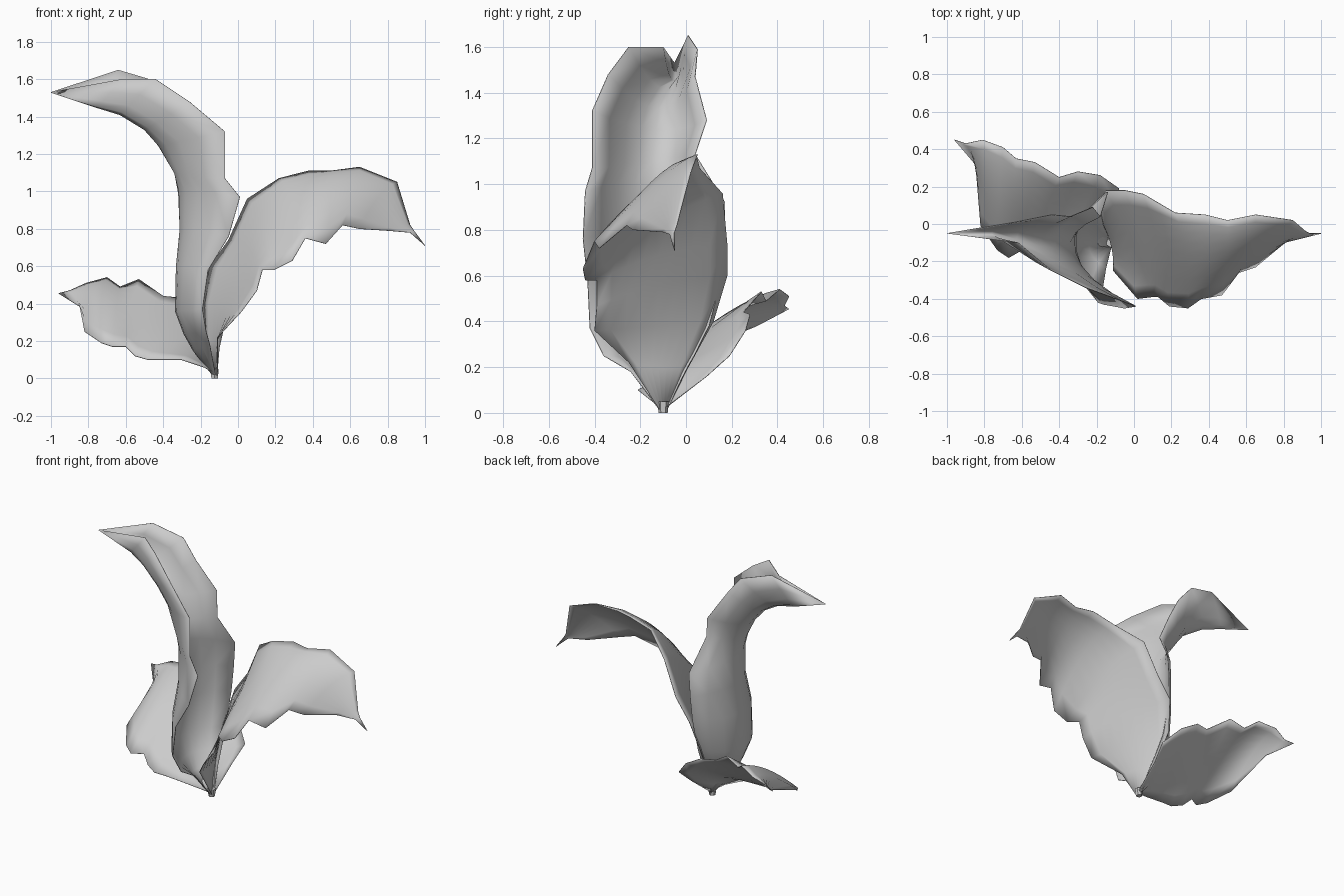
import bpy, bmesh
from mathutils import Vector

ACROSS = 8  # strips across each leaf


def leaf(name, rows):
    """Skin a curved blade; each row is (front edge, midrib, back edge)."""
    bm = bmesh.new()
    grid = []
    for a, m, b in rows:
        a, m, b = Vector(a), Vector(m), Vector(b)
        c = 2 * m - (a + b) / 2  # control point so the curve passes the midrib
        line = []
        for i in range(ACROSS + 1):
            t = i / ACROSS
            line.append(bm.verts.new(a * (1 - t) ** 2 + c * 2 * t * (1 - t) + b * t * t))
        grid.append(line)
    for r, s in zip(grid, grid[1:]):
        for i in range(ACROSS):
            bm.faces.new((r[i], r[i + 1], s[i + 1], s[i]))
    bmesh.ops.remove_doubles(bm, verts=bm.verts, dist=0.0005)
    bmesh.ops.recalc_face_normals(bm, faces=bm.faces)
    mesh = bpy.data.meshes.new(name)
    bm.to_mesh(mesh)
    bm.free()
    mesh.polygons.foreach_set("use_smooth", [True] * len(mesh.polygons))
    ob = bpy.data.objects.new(name, mesh)
    bpy.context.collection.objects.link(ob)
    thick = ob.modifiers.new("thickness", "SOLIDIFY")
    thick.thickness = 0.004
    thick.offset = 0
    return ob


# Tall leaf, curling over to the left
leaf("tall_leaf", [
    ((-.12, -.12, .02), (-.13, -.10, .01), (-.12, -.08, .02)),
    ((-.15, -.24, .18), (-.24, -.12, .15), (-.14, -.01, .17)),
    ((-.17, -.36, .25), (-.29, -.12, .24), (-.15, .04, .26)),
    ((-.19, -.42, .37), (-.335, -.12, .36), (-.16, .10, .38)),
    ((-.16, -.43, .58), (-.33, -.13, .60), (-.16, .16, .60)),
    ((-.05, -.45, .76), (-.31, -.14, .80), (-.15, .17, .76)),
    ((.01, -.44, .97), (-.315, -.15, 1.0), (-.14, .17, .92)),
    ((-.07, -.41, 1.07), (-.34, -.15, 1.10), (-.18, .04, 1.13)),
    ((-.07, -.41, 1.32), (-.42, -.13, 1.24), (-.22, .09, 1.28)),
    ((-.26, -.34, 1.48), (-.50, -.12, 1.33), (-.34, .04, 1.47)),
    ((-.44, -.25, 1.60), (-.63, -.08, 1.41), (-.44, .05, 1.59)),
    ((-.62, -.10, 1.60), (-.76, -.05, 1.45), (-.64, .01, 1.65)),
    ((-1, -.05, 1.53), (-1, -.05, 1.53), (-1, -.05, 1.53)),
])

# Arching leaf, falling to the right
leaf("arching_leaf", [
    ((-.11, -.12, .02), (-.12, -.10, .01), (-.13, -.08, .02)),
    ((-.11, -.25, .22), (-.12, -.12, .20), (-.17, .01, .20)),
    ((.02, -.40, .36), (-.07, -.13, .38), (-.19, .12, .40)),
    ((.10, -.39, .47), (.0, -.12, .56), (-.15, .18, .60)),
    ((.13, -.39, .58), (.06, -.12, .69), (-.05, .18, .74)),
    ((.19, -.44, .58), (.14, -.14, .82), (.05, .16, .96)),
    ((.29, -.45, .63), (.28, -.16, .94), (.22, .06, 1.07)),
    ((.36, -.40, .75), (.39, -.16, .99), (.38, .05, 1.11)),
    ((.47, -.38, .72), (.50, -.15, 1.01), (.50, .02, 1.11)),
    ((.56, -.26, .82), (.63, -.11, 1.02), (.65, .05, 1.13)),
    ((.65, -.23, .80), (.75, -.09, .97), (.85, .02, 1.05)),
    ((.80, -.10, .79), (.86, -.07, .83), (.92, -.04, .82)),
    ((.92, -.07, .78), (.93, -.06, .79), (.94, -.05, .79)),
    ((1, -.05, .71), (1, -.05, .71), (1, -.05, .71)),
])

# Low leaf, spreading back and to the left
leaf("low_leaf", [
    ((-.13, -.12, .03), (-.13, -.10, .02), (-.11, -.08, .03)),
    ((-.18, -.16, .06), (-.16, -.03, .11), (-.10, .09, .16)),
    ((-.30, -.21, .10), (-.21, .0, .18), (-.08, .19, .25)),
    ((-.40, -.20, .10), (-.30, .03, .23), (-.18, .26, .36)),
    ((-.48, -.20, .10), (-.39, .05, .27), (-.30, .28, .43)),
    ((-.55, -.17, .12), (-.48, .06, .31), (-.40, .25, .44)),
    ((-.60, -.14, .17), (-.57, .11, .37), (-.53, .33, .53)),
    ((-.67, -.18, .17), (-.65, .12, .39), (-.63, .35, .49)),
    ((-.73, -.14, .19), (-.72, .17, .43), (-.70, .41, .54)),
    ((-.82, -.01, .25), (-.80, .24, .43), (-.81, .45, .51)),
    ((-.84, .31, .38), (-.87, .38, .43), (-.90, .43, .47)),
    ((-.96, .45, .455), (-.96, .45, .455), (-.96, .45, .455)),
])

# Short stalk joining the leaves
bpy.ops.mesh.primitive_cone_add(vertices=6, radius1=.02, radius2=.025,
                                depth=.05, location=(-.125, -.1, .025))
bpy.context.object.name = "stalk"
